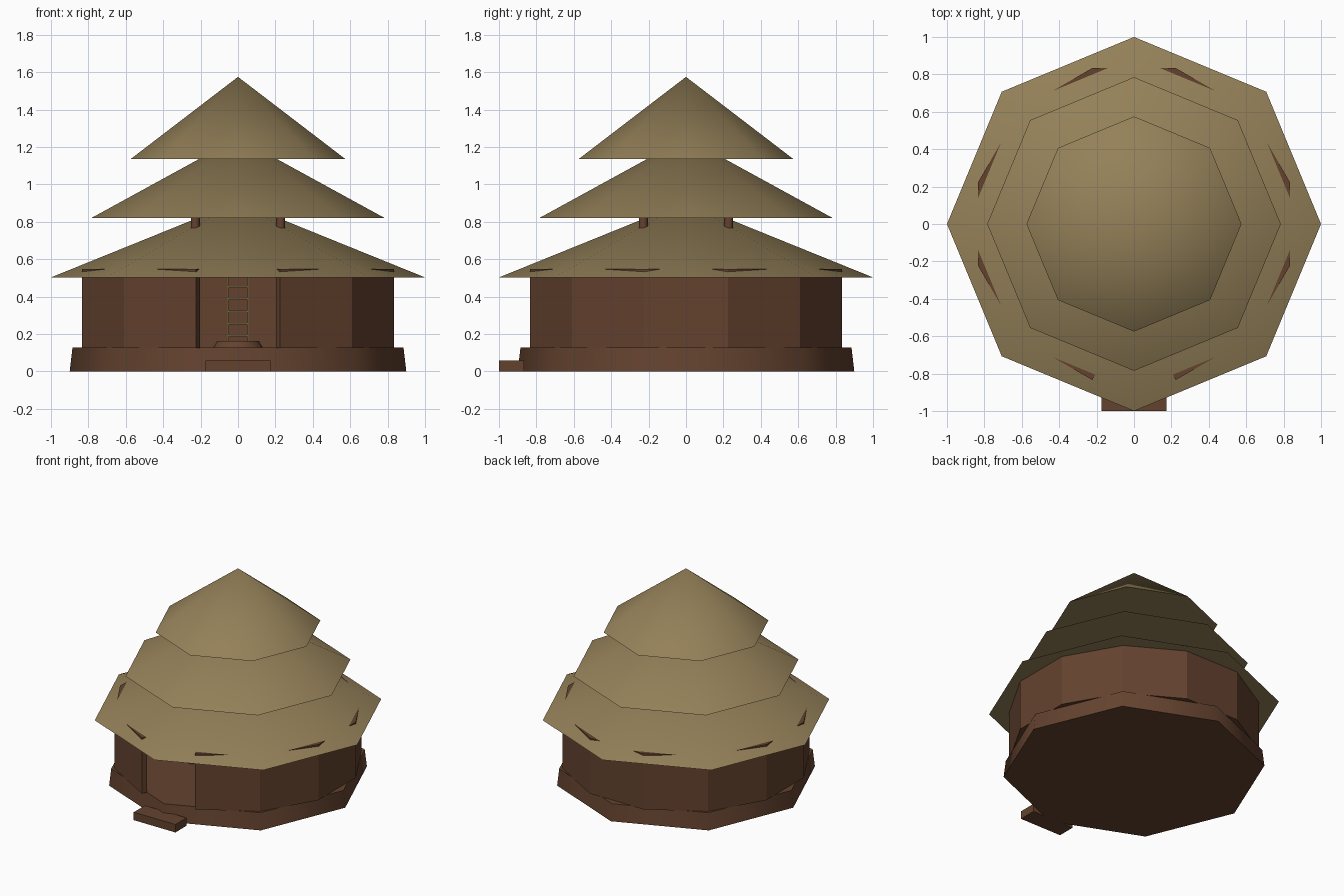
import bpy
from math import radians, sin, cos, pi

cube = bpy.data.objects.get("Cube")
if cube:
    bpy.data.objects.remove(cube, do_unlink=True)


def material(name, rgb):
    m = bpy.data.materials.new(name)
    m.use_nodes = True
    m.diffuse_color = (*rgb, 1)
    m.node_tree.nodes["Principled BSDF"].inputs["Base Color"].default_value = (*rgb, 1)
    return m


THATCH = material("straw thatch", (0.30, 0.22, 0.10))
WOOD = material("brown timber", (0.127, 0.055, 0.028))


def finish(name, mat, smooth=None):
    ob = bpy.context.object
    ob.name = name
    ob.data.materials.append(mat)
    if smooth:
        bpy.ops.object.shade_smooth_by_angle(angle=radians(smooth))
    return ob


def frustum(name, sides, r1, r2, z1, z2, mat, smooth=None, x=0, y=0):
    bpy.ops.mesh.primitive_cone_add(vertices=sides, radius1=r1, radius2=r2,
                                    depth=z2 - z1, location=(x, y, (z1 + z2) / 2))
    return finish(name, mat, smooth)


def box(name, size, loc, mat, turn=0):
    bpy.ops.mesh.primitive_cube_add(size=1, location=loc, rotation=(0, 0, turn))
    ob = bpy.context.object
    ob.scale = size
    bpy.ops.object.transform_apply(location=False, rotation=False, scale=True)
    return finish(name, mat)


# Tapered octagonal platform and entrance step
frustum("platform", 8, 0.9, 0.885, 0, 0.127, WOOD, 50)
box("entrance_step", (0.35, 0.134, 0.06), (0, -0.933, 0.03), WOOD)

# Ring of twelve wall panels, leaving the front one out as the doorway
WALL_R, THICK, BOTTOM, TOP = 0.863, 0.04, 0.125, 0.547
width = 2 * WALL_R * sin(pi / 12)
mid = WALL_R * cos(pi / 12) - THICK / 2
for i in range(1, 12):
    a = -pi / 2 + i * pi / 6
    box(f"wall_panel_{i}", (THICK, width, TOP - BOTTOM),
        (mid * cos(a), mid * sin(a), (TOP + BOTTOM) / 2), WOOD, a)

# Three stacked octagonal roofs
for name, r, z, h in (("lower_roof", 1.0, 0.503, 0.405),
                      ("middle_roof", 0.785, 0.82, 0.43),
                      ("upper_roof", 0.575, 1.135, 0.44)):
    frustum(name, 8, r, 0, z, z + h, THATCH, 35)

# Inner posts carrying the upper roofs
for side, x in (("left", 0.228), ("right", -0.228)):
    for end, y in (("front", -0.228), ("back", 0.228)):
        frustum(f"{end}_{side}_post", 12, 0.024, 0.024, 0.12, 0.84, WOOD, 40, x, y)

# Round hearth in the middle of the floor
frustum("hearth", 16, 0.135, 0.112, 0.125, 0.162, WOOD, 40)

# Ladder to the loft
for side, x in (("left", 0.055), ("right", -0.055)):
    box(f"{side}_ladder_rail", (0.01, 0.01, 0.39), (x, 0.1, 0.32), THATCH)
for i in range(5):
    box(f"ladder_rung_{i + 1}", (0.11, 0.008, 0.008), (0, 0.1, 0.19 + i * 0.066), THATCH)
